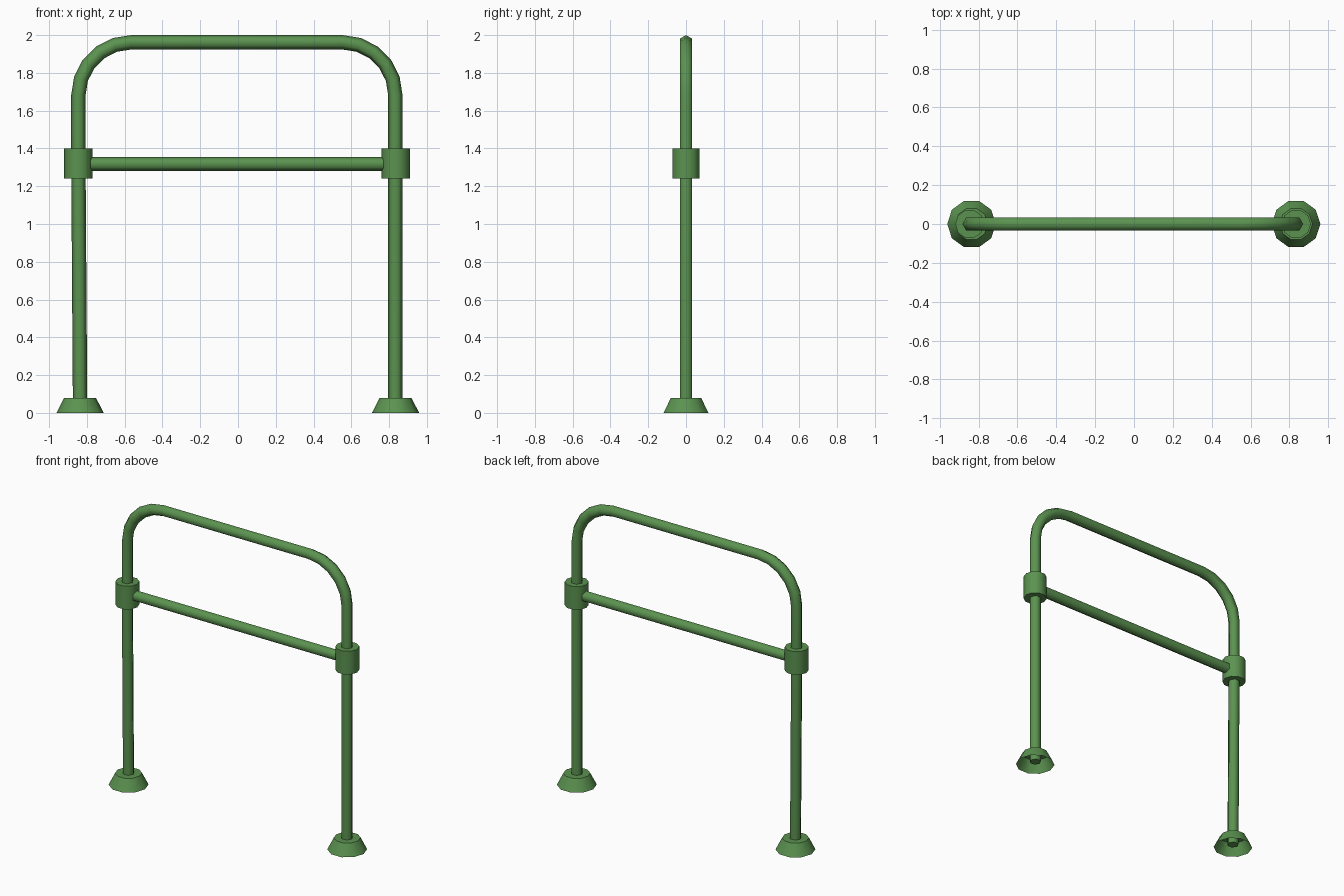
import bpy
import bmesh
from math import pi, sin, cos, radians
from mathutils import Vector

cube = bpy.data.objects.get("Cube")
if cube:
    bpy.data.objects.remove(cube, do_unlink=True)

COLOR = (0.105, 0.29, 0.08, 1)
green = bpy.data.materials.new("painted green")
green.use_nodes = True
green.diffuse_color = COLOR
green.node_tree.nodes["Principled BSDF"].inputs["Base Color"].default_value = COLOR

PIPE_R = 0.038


def finish(bm, name, angle):
    bmesh.ops.recalc_face_normals(bm, faces=bm.faces)
    mesh = bpy.data.meshes.new(name)
    bm.to_mesh(mesh)
    bm.free()
    mesh.materials.append(green)
    obj = bpy.data.objects.new(name, mesh)
    bpy.context.collection.objects.link(obj)
    bpy.ops.object.select_all(action='DESELECT')
    obj.select_set(True)
    bpy.context.view_layer.objects.active = obj
    bpy.ops.object.shade_smooth_by_angle(angle=radians(angle))
    return obj


def pipe(name, points, sides=6):
    """Sweep a hexagon along a path lying in the xz plane."""
    bm = bmesh.new()
    pts = [Vector((x, 0, z)) for x, z in points]
    across = Vector((0, 1, 0))
    rings = []
    for i, p in enumerate(pts):
        tangent = (pts[min(i + 1, len(pts) - 1)] - pts[max(i - 1, 0)]).normalized()
        normal = tangent.cross(across)
        rings.append([bm.verts.new(p + PIPE_R * (cos(a) * normal + sin(a) * across))
                      for a in (2 * pi * k / sides for k in range(sides))])
    for a, b in zip(rings, rings[1:]):
        for k in range(sides):
            j = (k + 1) % sides
            bm.faces.new((a[k], a[j], b[j], b[k]))
    bm.faces.new(rings[0])
    bm.faces.new(rings[-1])
    return finish(bm, name, 65)


def drum(name, x, z0, z1, r0, r1, open_bottom=False):
    """Ten-sided upright drum or cone."""
    bm = bmesh.new()
    rings = [[bm.verts.new((x + r * cos(pi * k / 5), r * sin(pi * k / 5), z))
              for k in range(10)] for r, z in ((r0, z0), (r1, z1))]
    for k in range(10):
        j = (k + 1) % 10
        bm.faces.new((rings[0][k], rings[0][j], rings[1][j], rings[1][k]))
    bm.faces.new(rings[1])
    if not open_bottom:
        bm.faces.new(rings[0])
    return finish(bm, name, 40)


# Hoop: two posts joined by rounded corners and a top rail
BEND, TOP, STEPS = 0.28, 1.962, 5
path = [(-0.836, 0.02), (-0.845, 1.32)]
for cx, start in ((-0.845 + BEND, pi), (0.833 - BEND, pi / 2)):
    for i in range(STEPS + 1):
        a = start - i * pi / 2 / STEPS
        path.append((cx + BEND * cos(a), TOP - BEND + BEND * sin(a)))
path.append((0.833, 0.02))
pipe("hoop_frame", path)

# Middle rail, ending inside the collars
pipe("middle_rail", [(-0.80, 1.318), (0.79, 1.318)])

# Collars around the posts and hollow feet
for side, collar_x, foot_x in (("right", -0.845, -0.836), ("left", 0.835, 0.834)):
    drum(side + "_collar", collar_x, 1.24, 1.40, 0.075, 0.075)
    drum(side + "_foot", foot_x, 0, 0.08, 0.125, 0.084, open_bottom=True)
